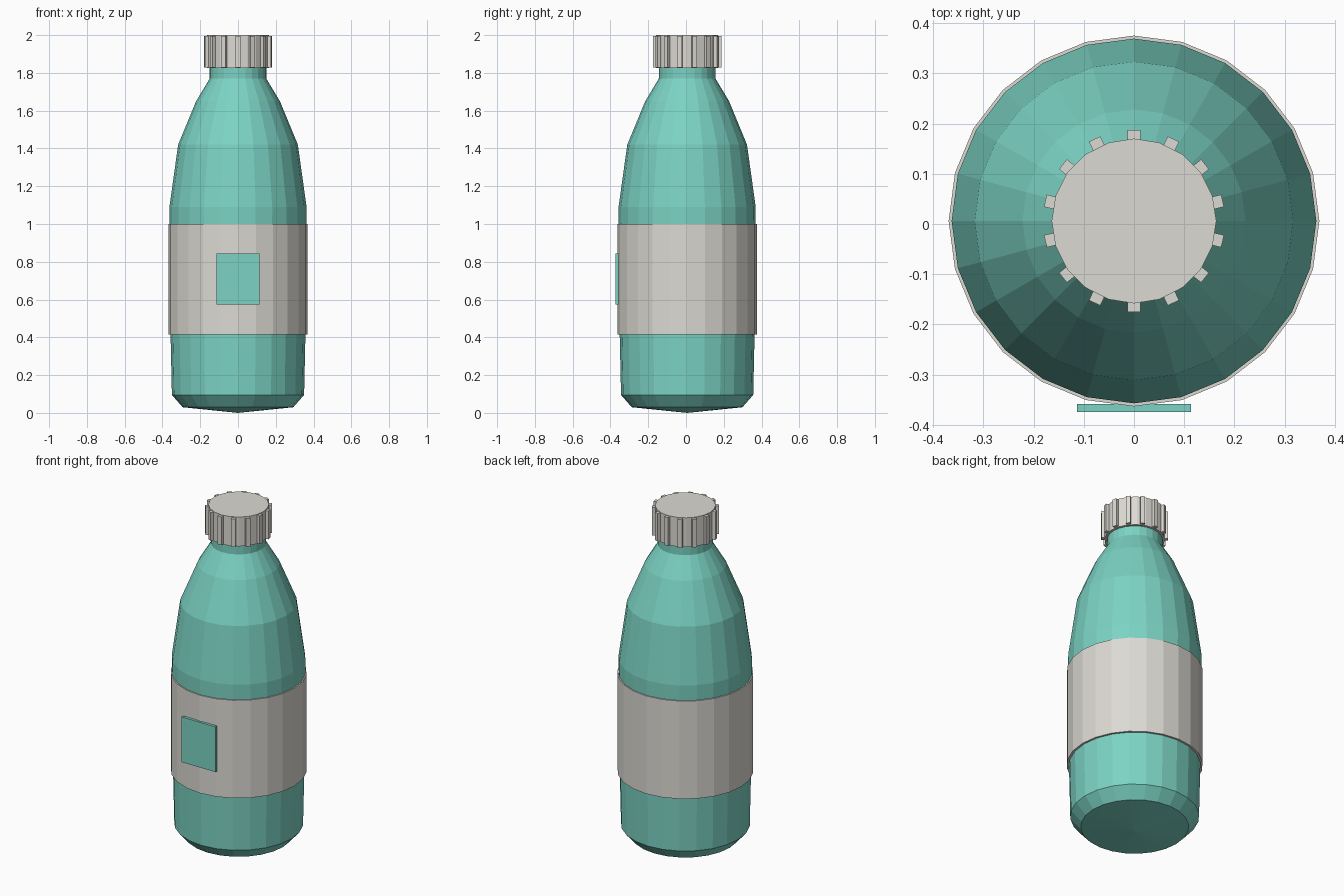
import bpy
import bmesh
import math
from mathutils import Matrix

if "Cube" in bpy.data.objects:
    bpy.data.objects.remove(bpy.data.objects["Cube"])

CY = 0.006  # bottle axis, shifted back to make room for the front badge


def material(name, rgb):
    m = bpy.data.materials.new(name)
    m.diffuse_color = (*rgb, 1)
    m.use_nodes = True
    m.node_tree.nodes["Principled BSDF"].inputs["Base Color"].default_value = m.diffuse_color
    return m


TEAL = material("teal", (0.20, 0.65, 0.55))
GREY = material("warm grey", (0.72, 0.70, 0.65))


def finish(name, bm, mat):
    bmesh.ops.recalc_face_normals(bm, faces=bm.faces)
    me = bpy.data.meshes.new(name)
    bm.to_mesh(me)
    bm.free()
    me.materials.append(mat)
    ob = bpy.data.objects.new(name, me)
    bpy.context.collection.objects.link(ob)
    return ob


def lathe(name, profile, sides, mat, closed=False):
    """Spin (radius, z) points around the bottle axis; zero radius makes a tip."""
    bm = bmesh.new()
    rings = []
    for r, z in profile:
        n = sides if r > 0 else 1
        rings.append([bm.verts.new((r * math.sin(i * math.tau / sides),
                                    CY + r * math.cos(i * math.tau / sides), z))
                      for i in range(n)])
    pairs = list(zip(rings, rings[1:]))
    if closed:
        pairs.append((rings[-1], rings[0]))
    for a, b in pairs:
        for i in range(sides):
            j = (i + 1) % sides
            corners = [a[i % len(a)], a[j % len(a)], b[j % len(b)], b[i % len(b)]]
            bm.faces.new(list(dict.fromkeys(corners)))
    return finish(name, bm, mat)


def add_box(bm, size, matrix):
    bmesh.ops.create_cube(bm, size=1, matrix=matrix @ Matrix.Diagonal((*size, 1)))


# Bottle with a shallow pointed base, chamfered foot and tapered shoulder
lathe("bottle_body", [(0, 0), (0.293, 0.03), (0.35, 0.095), (0.357, 0.41),
                      (0.363, 1.09), (0.317, 1.42), (0.222, 1.65),
                      (0.15, 1.77), (0.15, 1.84), (0, 1.84)], 24, TEAL)

# Label wrapped around the body
lathe("label_band", [(0.369, 0.415), (0.369, 1.0), (0.35, 1.0), (0.35, 0.415)],
      24, GREY, closed=True)

# Cap
lathe("cap", [(0, 1.825), (0.164, 1.825), (0.164, 2.0), (0, 2.0)], 20, GREY)

# Grip ridges around the cap
bm = bmesh.new()
for k in range(14):
    turn = Matrix.Translation((0, CY, 0)) @ Matrix.Rotation(k * math.tau / 14, 4, 'Z')
    add_box(bm, (0.025, 0.03, 0.168), turn @ Matrix.Translation((0, 0.166, 1.912)))
finish("cap_ridges", bm, GREY)

# Square badge on the front of the label
bm = bmesh.new()
add_box(bm, (0.226, 0.016, 0.27), Matrix.Translation((0, -0.366, 0.71)))
finish("label_badge", bm, TEAL)
